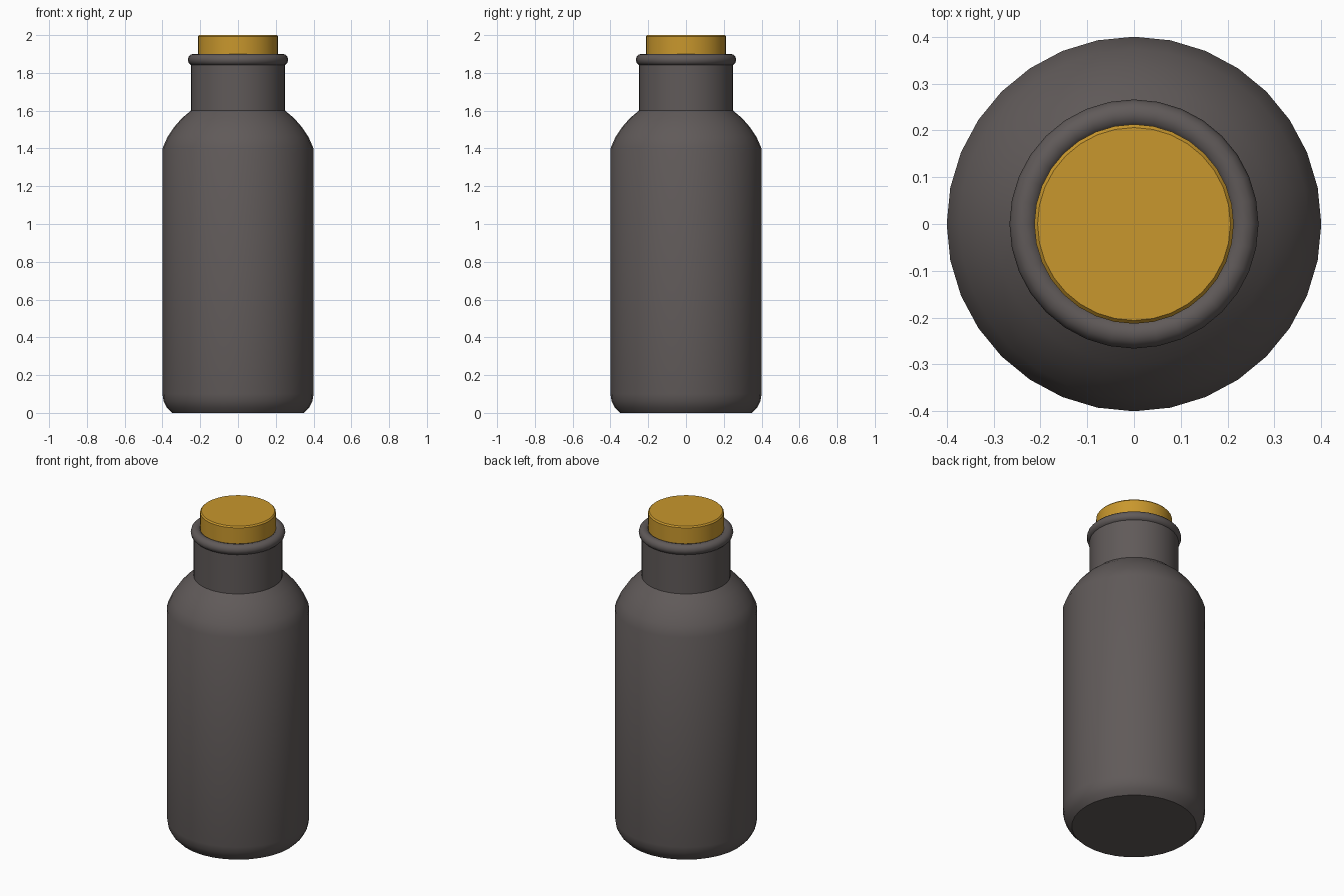
import bpy, bmesh, math

if "Cube" in bpy.data.objects:
    bpy.data.objects.remove(bpy.data.objects["Cube"])

SIDES = 32


def material(name, color):
    m = bpy.data.materials.new(name)
    m.diffuse_color = (*color, 1)
    m.use_nodes = True
    m.node_tree.nodes["Principled BSDF"].inputs["Base Color"].default_value = m.diffuse_color
    return m


def lathe(name, profile, mat, closed=False):
    """Revolve (radius, z) points around z; open profiles get end caps."""
    bm = bmesh.new()
    rings = []
    for r, z in profile:
        rings.append([bm.verts.new((r * math.cos(2 * math.pi * i / SIDES),
                                    r * math.sin(2 * math.pi * i / SIDES), z))
                      for i in range(SIDES)])
    pairs = list(zip(rings, rings[1:]))
    if closed:
        pairs.append((rings[-1], rings[0]))
    for a, b in pairs:
        for i in range(SIDES):
            j = (i + 1) % SIDES
            bm.faces.new((a[i], a[j], b[j], b[i]))
    if not closed:
        bm.faces.new(rings[0][::-1])
        bm.faces.new(rings[-1])
    bmesh.ops.recalc_face_normals(bm, faces=bm.faces)
    mesh = bpy.data.meshes.new(name)
    bm.to_mesh(mesh)
    bm.free()
    ob = bpy.data.objects.new(name, mesh)
    bpy.context.collection.objects.link(ob)
    mesh.materials.append(mat)
    bpy.ops.object.select_all(action='DESELECT')
    ob.select_set(True)
    bpy.context.view_layer.objects.active = ob
    bpy.ops.object.shade_smooth_by_angle(angle=math.radians(32))
    return ob


glass = material("dark_glass", (0.117, 0.102, 0.1))
cork = material("cork", (0.58, 0.31, 0.026))

# Bottle body: rounded foot, straight wall, curved shoulder, straight neck
lathe("bottle_body", [(0.35, 0), (0.376, 0.027), (0.394, 0.062), (0.4, 0.1),
                      (0.4, 1.4), (0.373, 1.461), (0.339, 1.512),
                      (0.298, 1.559), (0.25, 1.6), (0.25, 1.87)], glass)

# Rolled lip around the mouth
lip = [(0.235 + 0.031 * math.cos(2 * math.pi * k / 12),
        1.87 + 0.031 * math.sin(2 * math.pi * k / 12)) for k in range(12)]
lathe("bottle_lip", lip, glass, closed=True)

# Stopper with a small chamfer on its top edge
lathe("stopper", [(0.213, 1.8), (0.213, 1.992), (0.206, 2.0)], cork)
